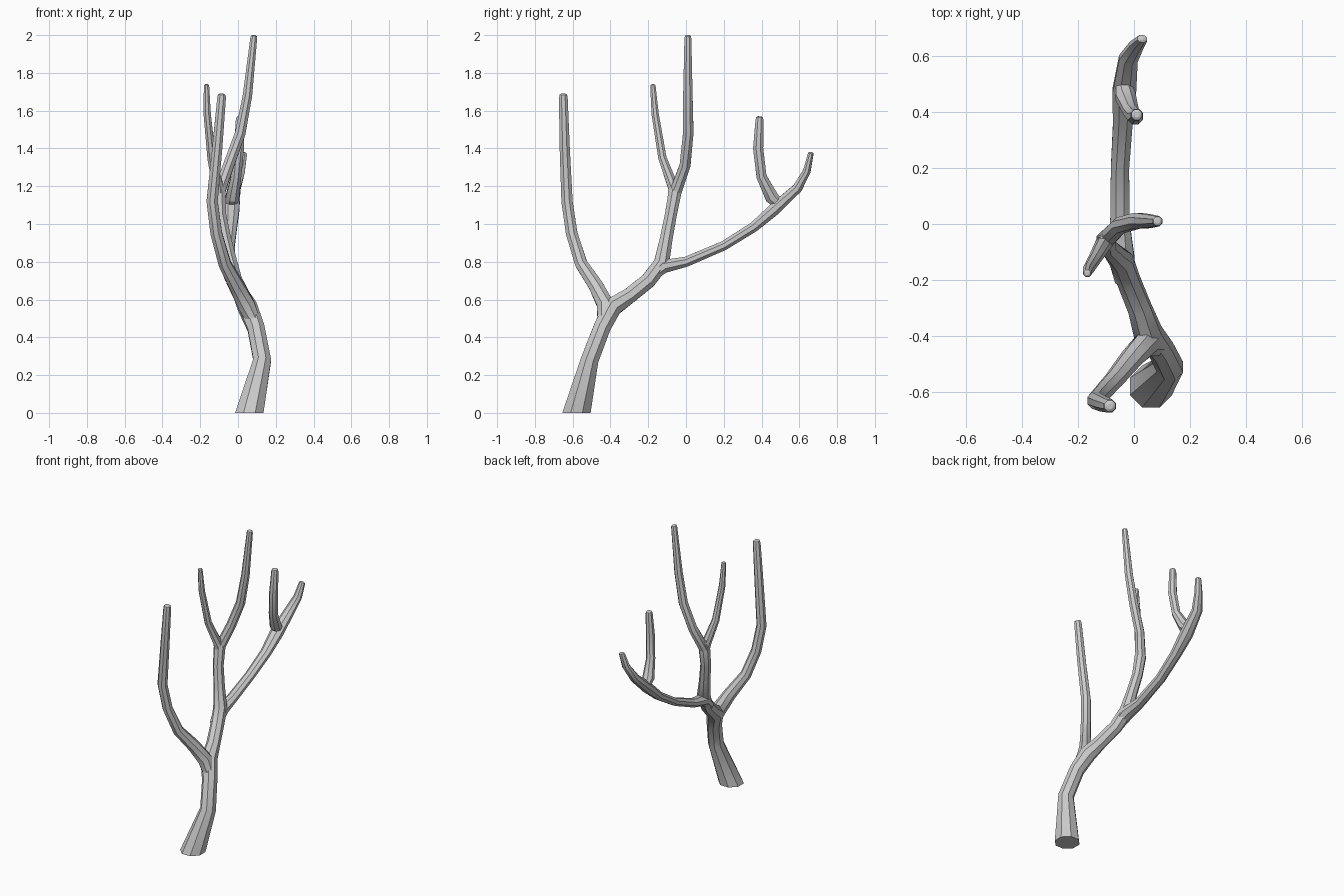
import bpy, bmesh, math
from mathutils import Vector

if "Cube" in bpy.data.objects:
    bpy.data.objects.remove(bpy.data.objects["Cube"])

SIDES = 8


def limb(name, pts, width=1.0, flat_start=False, tip=True):
    """Tapered eight-sided tube through (x, y, z, radius) points."""
    pos = [Vector(p[:3]) for p in pts]
    rad = [p[3] for p in pts]
    if tip:  # blunt rounded tip
        d = (pos[-1] - pos[-2]).normalized()
        end, r = pos[-1], rad[-1]
        pos[-1] = end - d * r * 0.9
        pos += [end - d * r * 0.25, end]
        rad += [r * 0.85, r * 0.45]
    bm = bmesh.new()
    rings = []
    last = len(pos) - 1
    for i, p in enumerate(pos):
        a = (p - pos[i - 1]).normalized() if i > 0 else Vector()
        b = (pos[i + 1] - p).normalized() if i < last else Vector()
        t = (a + b).normalized()
        if i == 0 and flat_start:
            t = Vector((0, 0, 1))
        u = Vector((1, 0, 0))
        u = (u - t * u.dot(t)).normalized()
        v = t.cross(u)
        ring = []
        for k in range(SIDES):
            ang = 2 * math.pi * (k + 0.5) / SIDES
            off = u * math.cos(ang) * width + v * math.sin(ang)
            ring.append(bm.verts.new(p + off * rad[i] * 1.04))
        rings.append(ring)
    for r0, r1 in zip(rings, rings[1:]):
        for k in range(SIDES):
            n = (k + 1) % SIDES
            bm.faces.new((r0[k], r0[n], r1[n], r1[k]))
    bm.faces.new(rings[0][::-1])
    bm.faces.new(rings[-1])
    bmesh.ops.recalc_face_normals(bm, faces=bm.faces)
    me = bpy.data.meshes.new(name)
    bm.to_mesh(me)
    bm.free()
    ob = bpy.data.objects.new(name, me)
    bpy.context.collection.objects.link(ob)
    bpy.ops.object.select_all(action='DESELECT')
    ob.select_set(True)
    bpy.context.view_layer.objects.active = ob
    bpy.ops.object.shade_smooth_by_angle(angle=math.radians(30))
    return ob


# Trunk leaning up to the second fork and on to the third
limb("trunk", [
    (.06, -.58, 0, .078), (.128, -.51, .28, .049), (.095, -.445, .45, .047),
    (.05, -.39, .56, .052), (.02, -.30, .62, .043), (-.02, -.20, .70, .042),
    (-.045, -.13, .79, .043), (-.07, -.105, .92, .035), (-.095, -.08, 1.05, .033),
    (-.10, -.058, 1.17, .036), (-.10, -.055, 1.23, .02)],
    flat_start=True, tip=False)

# Front branch
limb("front_branch", [
    (.09, -.435, .47, .035), (.045, -.425, .57, .047), (-.005, -.475, .67, .04),
    (-.07, -.555, .79, .034), (-.115, -.605, .95, .032), (-.137, -.63, 1.12, .031),
    (-.11, -.642, 1.4, .028), (-.085, -.65, 1.69, .024)])

# Tall twig and short twig of the middle branch
limb("tall_twig", [
    (-.095, -.08, 1.07, .024), (-.10, -.055, 1.17, .033), (-.05, -.005, 1.31, .03),
    (.012, .012, 1.48, .029), (.05, .01, 1.68, .026), (.085, .01, 2.0, .019)])
limb("short_twig", [
    (-.095, -.075, 1.08, .022), (-.105, -.065, 1.19, .03), (-.14, -.125, 1.35, .023),
    (-.163, -.163, 1.58, .02), (-.167, -.176, 1.74, .015)])

# Long back branch sweeping outward
limb("back_branch", [
    (-.03, -.20, .71, .03), (-.045, -.12, .775, .037), (-.05, 0, .80, .028),
    (-.05, .20, .885, .026), (-.04, .36, .985, .028), (-.035, .47, 1.08, .034),
    (-.02, .59, 1.19, .027), (.01, .64, 1.28, .021), (.03, .662, 1.38, .016)],
    width=1.3)

# Upright twig on the back branch
limb("back_twig", [
    (-.04, .51, 1.09, .025), (-.03, .455, 1.14, .037), (-.01, .40, 1.25, .028),
    (.005, .382, 1.40, .028), (.01, .39, 1.57, .022)])
